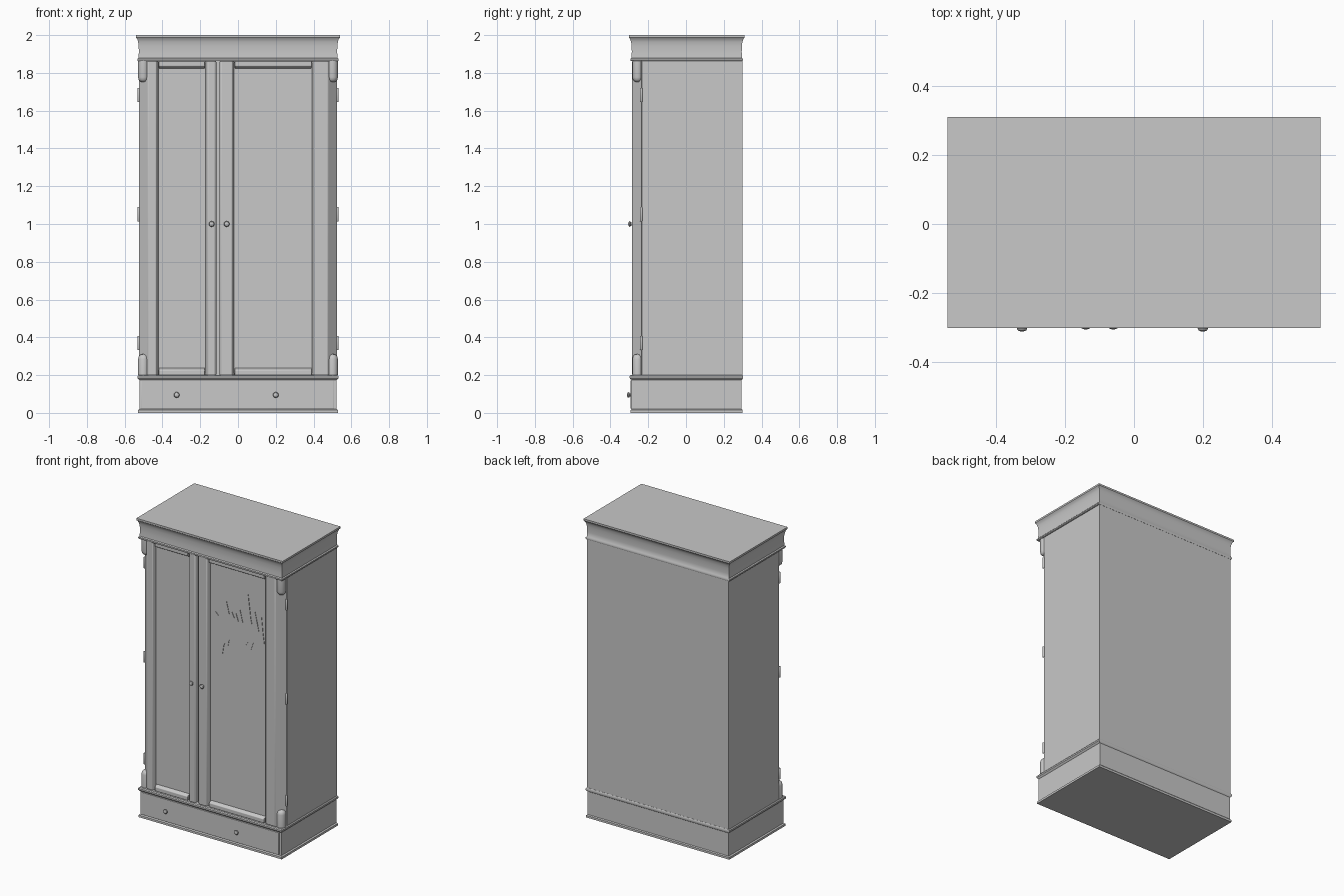
import bpy, bmesh, math
from mathutils import Matrix, Vector

if "Cube" in bpy.data.objects:
    bpy.data.objects.remove(bpy.data.objects["Cube"], do_unlink=True)

GREY = (0.58, 0.58, 0.58, 1)
mat = bpy.data.materials.new("warm_grey")
mat.use_nodes = True
mat.diffuse_color = GREY
mat.node_tree.nodes["Principled BSDF"].inputs["Base Color"].default_value = GREY


def finish(name, bm, bevel=0.0, segments=3):
    """Turn a bmesh into a shaded, coloured object."""
    bmesh.ops.recalc_face_normals(bm, faces=bm.faces)
    me = bpy.data.meshes.new(name)
    bm.to_mesh(me)
    bm.free()
    me.materials.append(mat)
    ob = bpy.data.objects.new(name, me)
    bpy.context.collection.objects.link(ob)
    if bevel:
        mod = ob.modifiers.new("rounded_edges", "BEVEL")
        mod.width, mod.segments = bevel, segments
    bpy.ops.object.select_all(action="DESELECT")
    ob.select_set(True)
    bpy.context.view_layer.objects.active = ob
    bpy.ops.object.shade_smooth_by_angle(angle=math.radians(35))
    return ob


def extrude(name, pts, direction, bevel=0.0):
    """Extrude a flat outline of 3D points."""
    bm = bmesh.new()
    face = bm.faces.new([bm.verts.new(p) for p in pts])
    out = bmesh.ops.extrude_face_region(bm, geom=[face])
    moved = [v for v in out["geom"] if isinstance(v, bmesh.types.BMVert)]
    bmesh.ops.translate(bm, verts=moved, vec=Vector(direction))
    return finish(name, bm, bevel)


def box(name, x0, x1, y0, y1, z0, z1, bevel=0.0):
    pts = [(x0, y0, z0), (x1, y0, z0), (x1, y1, z0), (x0, y1, z0)]
    return extrude(name, pts, (0, 0, z1 - z0), bevel)


def tiers(name, profile):
    """Stack rectangles (half width, front y, back y, z) into a moulded block."""
    bm = bmesh.new()
    rings = [[bm.verts.new(p) for p in
              ((-w, f, z), (w, f, z), (w, b, z), (-w, b, z))]
             for w, f, b, z in profile]
    for a, b in zip(rings, rings[1:]):
        for i in range(4):
            j = (i + 1) % 4
            bm.faces.new((a[i], a[j], b[j], b[i]))
    bm.faces.new(rings[0])
    bm.faces.new(rings[-1])
    return finish(name, bm)


def lathe(name, profile, place, steps=20):
    """Spin (radius, height) points round z, then place the result."""
    bm = bmesh.new()
    vs = [bm.verts.new((r, 0, h)) for r, h in profile]
    edges = [bm.edges.new(e) for e in zip(vs, vs[1:])]
    bmesh.ops.spin(bm, geom=vs + edges, cent=(0, 0, 0), axis=(0, 0, 1),
                   angle=math.tau, steps=steps)
    bmesh.ops.remove_doubles(bm, verts=bm.verts, dist=0.0001)
    bm.transform(place)
    return finish(name, bm)


# Plinth with foot strip and top moulding
tiers("plinth", [(.53, -.295, .30, 0), (.53, -.295, .30, .014),
                 (.522, -.288, .295, .02), (.522, -.288, .295, .174),
                 (.527, -.293, .299, .178), (.532, -.298, .302, .184),
                 (.532, -.298, .302, .194), (.527, -.293, .299, .2)])
box("drawer_front", -.514, .508, -.294, -.285, .023, .172, .002)

# Carcass behind the doors
box("carcass", -.525, .525, -.232, .298, .195, 1.87)

# Cornice with flared rim and flat top
tiers("cornice", [(.53, -.292, .299, 1.862), (.533, -.294, .301, 1.866),
                  (.533, -.294, .301, 1.874), (.527, -.289, .297, 1.88),
                  (.525, -.287, .295, 1.91), (.526, -.288, .296, 1.945),
                  (.529, -.291, .299, 1.965), (.534, -.296, .304, 1.98),
                  (.541, -.302, .311, 1.988), (.541, -.302, .311, 2.0)])

# Doors: chamfered outer stile, inner stile, two rails and a sunken panel
FRONT, BACK, SUNK = -.285, -.234, -.262
Z0, Z1 = .2, 1.862


def stile(name, pts):
    extrude(name, [(x, y, Z0) for x, y in pts], (0, 0, Z1 - Z0), .004)


def door(side, s, outer, inner, meet):
    """s is the outward x direction; the panel spans outer to inner."""
    stile(side + "_door_outer_stile",
          [(s * .527, BACK), (s * .475, FRONT), (outer + s * .014, FRONT),
           (outer, SUNK + .004), (outer, BACK)])
    stile(side + "_door_inner_stile",
          [(meet, BACK), (meet, FRONT + .008), (meet + s * .009, FRONT),
           (inner - s * .014, FRONT), (inner, SUNK + .004), (inner, BACK)])
    x0, x1 = sorted((outer, inner))
    box(side + "_door_panel", x0 - .004, x1 + .004, SUNK, BACK, Z0 + .01, Z1 - .01)
    for label, edge, lip in (("bottom", Z0, .24), ("top", Z1, 1.822)):
        d = math.copysign(.014, edge - lip)
        pts = [(x0, BACK, edge), (x0, FRONT + .003, edge), (x0, FRONT + .003, lip + d),
               (x0, SUNK + .004, lip), (x0, BACK, lip)]
        extrude(f"{side}_door_{label}_rail", pts, (x1 - x0, 0, 0), .003)


door("right", -1, -.42, -.175, -.115)
door("left", 1, .39, -.018, -.098)

# Jagged scar on the wide door panel, in hundredths of a unit
SCAR = [(0, 143), (2, 151), (4, 149), (7, 153), (10, 160), (12, 152), (14, 154),
        (16, 150), (17, 154), (19, 148), (20, 157), (22, 149), (24, 151), (26, 169),
        (28, 153), (29, 149), (31, 159), (34, 146), (35, 150), (36, 156), (37, 146),
        (38, 139), (38, 131), (37, 138), (35, 136), (33, 137), (30, 138), (28, 132),
        (26, 137), (24, 134), (20, 131), (17, 134), (14, 132), (12, 135), (11, 130),
        (9, 132), (8, 130), (7, 124), (5, 133), (2, 133), (1, 139)]
extrude("panel_scar", [(x / 100, SUNK - .003, z / 100) for x, z in SCAR], (0, .004, 0))

# Corner columns on the chamfers and hinges along the side edges
COLUMN = [(0, 0), (.028, 0), (.028, .085), (.025, .098), (.016, .108), (0, .112)]
HINGE = [(0, 0), (.005, 0), (.007, .004), (.007, .071), (.005, .075), (0, .075)]
for side, s in (("left", 1), ("right", -1)):
    spot = Vector((s * .501, -.256, 0))
    lathe(side + "_lower_corner_column", COLUMN,
          Matrix.Translation(spot + Vector((0, 0, .2))))
    lathe(side + "_upper_corner_column", COLUMN,
          Matrix.Translation(spot + Vector((0, 0, 1.862))) @ Matrix.Scale(-1, 4, (0, 0, 1)))
    for label, z in (("lower", .333), ("middle", 1.014), ("upper", 1.645)):
        lathe(f"{side}_{label}_hinge", HINGE,
              Matrix.Translation((s * .526, -.237, z)), 12)

# Round knobs on doors and drawer
KNOB = [(0, 0), (.008, 0), (.007, .006), (.013, .009), (.015, .013),
        (.012, .018), (.006, .0205), (0, .021)]
for name, x, y, z in (("right_door_knob", -.14, FRONT, 1.0),
                      ("left_door_knob", -.06, FRONT, 1.0),
                      ("right_drawer_knob", -.325, -.291, .095),
                      ("left_drawer_knob", .20, -.291, .095)):
    lathe(name, KNOB, Matrix.Translation((x, y, z)) @ Matrix.Rotation(math.pi / 2, 4, "X"))
